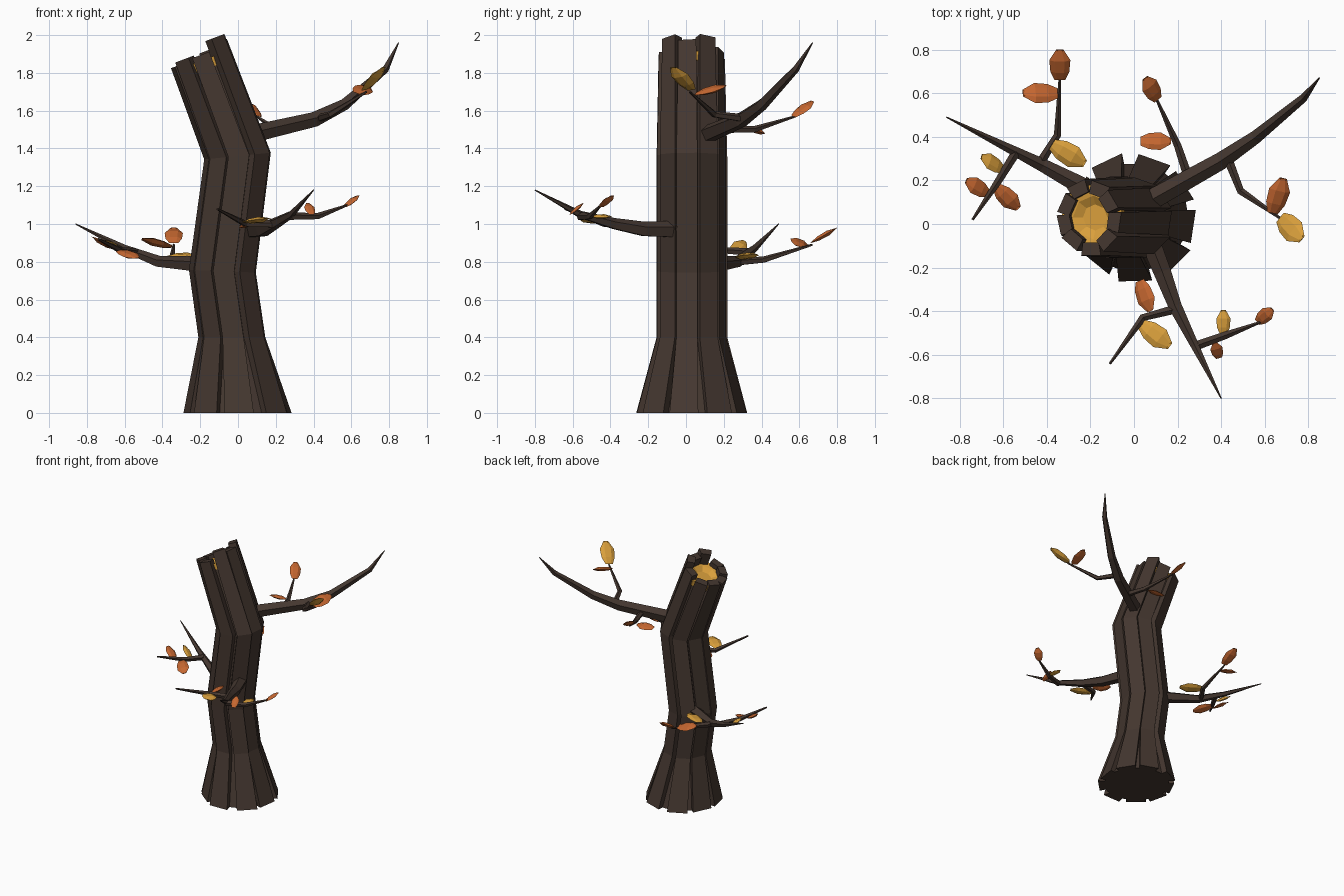
import bpy, bmesh, random
from math import sin, cos, radians, pi
from mathutils import Vector, Matrix

random.seed(4)
if "Cube" in bpy.data.objects:
    bpy.data.objects.remove(bpy.data.objects["Cube"])


def material(name, rgb):
    m = bpy.data.materials.new(name)
    m.use_nodes = True
    m.diffuse_color = (*rgb, 1)
    node = next(n for n in m.node_tree.nodes if n.type == 'BSDF_PRINCIPLED')
    node.inputs["Base Color"].default_value = (*rgb, 1)
    node.inputs["Roughness"].default_value = 0.9
    return m


BARK = material("dark bark", (.058, .038, .029))
GOLD = material("golden yellow", (.70, .35, .045))
ORANGE = material("burnt orange", (.56, .135, .03))


def finish(bm, name, mat):
    bmesh.ops.recalc_face_normals(bm, faces=bm.faces)
    mesh = bpy.data.meshes.new(name)
    bm.to_mesh(mesh)
    bm.free()
    mesh.materials.append(mat)
    obj = bpy.data.objects.new(name, mesh)
    bpy.context.collection.objects.link(obj)
    return obj


def loft(name, rings, mat):
    """Skin equal-sized rings of points and cap both ends."""
    bm = bmesh.new()
    loops = [[bm.verts.new(p) for p in ring] for ring in rings]
    n = len(loops[0])
    for a, b in zip(loops, loops[1:]):
        for i in range(n):
            j = (i + 1) % n
            bm.faces.new((a[i], a[j], b[j], b[i]))
    bm.faces.new(loops[0])
    bm.faces.new(loops[-1])
    return finish(bm, name, mat)


# Trunk spine: centre x, centre z, tilt, plank radius, plank half width
SPINE = [(0, 0, 0, .285, .077), (-.03, .4, 0, .178, .056),
         (-.08, .75, -.04, .178, .056), (0, 1.36, .1, .178, .056)]
LEAN = .36


def trunk_point(cx, cz, tilt, out, side, ang):
    """Point on a tilted trunk section, out along ang and side across it."""
    px = out * cos(ang) - side * sin(ang)
    py = out * sin(ang) + side * cos(ang)
    return Vector((cx + px * cos(tilt), .03 + py, cz + px * sin(tilt)))


def top_section(length):
    return (-sin(LEAN) * length, 1.36 + cos(LEAN) * length, LEAN)


def round_ring(section, radius, sides):
    return [trunk_point(*section, radius, 0, 2 * pi * i / sides) for i in range(sides)]


# Bark planks around the trunk, each ending at its own height
TOPS = [.60, .63, .58, .56, .56, .56, .58, .57, .63]
for k, top in enumerate(TOPS):
    ang = radians(-7 + 40 * k + random.uniform(-3, 3))
    jitter = random.uniform(-.012, .008)
    rings = []
    for cx, cz, tilt, r, w in SPINE + [(*top_section(top), .168, .048)]:
        r += jitter
        rings.append([trunk_point(cx, cz, tilt, o, s, ang) for o, s in
                      ((r, -w), (r, w), (r - .06, w * .8), (r - .06, -w * .8))])
    loft("bark_plank_%d" % (k + 1), rings, BARK)

# Solid core seen in the gaps between planks
core = [round_ring(s[:3], s[3] - .035, 18) for s in SPINE]
loft("trunk_core", core + [round_ring(top_section(.5), .14, 18)], BARK)

# Exposed wood with a sunken centre
loft("cut_wood", [round_ring(top_section(h), r, 8) for h, r in
                  ((.49, .15), (.54, .155), (.53, .1), (.505, .06))], GOLD)


def limb(name, points, radii, sides=5):
    """Tapered low-poly tube along a path."""
    pts = [Vector(p) for p in points]
    rings = []
    for i, p in enumerate(pts):
        d = (pts[min(i + 1, len(pts) - 1)] - pts[max(i - 1, 0)]).normalized()
        u = d.cross(Vector((0, 0, 1))).normalized()
        v = u.cross(d)
        rings.append([p + radii[i] * (cos(a) * u + sin(a) * v)
                      for a in (2 * pi * j / sides + pi / 2 for j in range(sides))])
    loft(name, rings, BARK)


# Main branches
BRANCH_RADII = (.05, .042, .032, .02, .003)
BRANCHES = {
    "upper_left_branch": [(.06, .1, 1.47), (.4, .29, 1.55), (.56, .4, 1.63),
                          (.78, .58, 1.82), (.85, .67, 1.96)],
    "lower_right_branch": [(-.12, .11, .78), (-.27, .19, .79), (-.42, .27, .8),
                           (-.6, .36, .87), (-.86, .49, 1)],
    "front_branch": [(.05, -.02, .97), (.13, -.22, .97), (.19, -.38, 1),
                     (.28, -.56, 1.05), (.4, -.8, 1.18)],
}
for name, path in BRANCHES.items():
    limb(name, path, BRANCH_RADII)

# Side twigs
TWIGS = {
    "upper_outer_twig": [(.43, .3, 1.56), (.49, .15, 1.58), (.68, .02, 1.7)],
    "upper_back_twig": [(.25, .21, 1.5), (.2, .36, 1.5), (.1, .58, 1.57)],
    "lower_back_twig": [(-.43, .28, .8), (-.35, .41, .81), (-.34, .67, .89)],
    "lower_front_twig": [(-.54, .33, .85), (-.62, .2, .86), (-.74, .02, .92)],
    "front_right_twig": [(.19, -.39, 1), (.04, -.43, 1), (-.11, -.64, 1.08)],
    "front_left_twig": [(.28, -.56, 1.04), (.42, -.51, 1.04), (.58, -.45, 1.1)],
}
for name, path in TWIGS.items():
    limb(name, path, (.022, .018, .006))


def leaf(name, centre, half, mat, roll):
    """Flattened faceted pod whose long axis follows half."""
    half = Vector(half)
    size = half.length
    x = half.normalized()
    y = Vector((0, 0, 1)).cross(x).normalized()
    y = Matrix.Rotation(radians(roll), 3, x) @ y
    z = x.cross(y)
    rings = []
    for along, wide in ((-1, .3), (-.45, .54), (.3, .6), (1, .2)):
        rings.append([Vector(centre) + x * along * size + y * a * wide * size
                      + z * b * (wide * .3 - along * along * .08) * size
                      for a, b in ((-1, 0), (-.45, 1), (.45, 1),
                                   (1, 0), (.45, -1), (-.45, -1))])
    loft(name, rings, mat)


# Leaves: centre, half-length vector, roll
ORANGE_LEAVES = [
    ((.66, .13, 1.71), (.025, .08, .02), 20),
    ((.08, .62, 1.61), (-.03, .05, .04), 15),
    ((.1, .38, 1.49), (.07, 0, 0), -15),
    ((-.34, .73, .94), (0, .07, .04), 0),
    ((-.43, .6, .9), (-.08, 0, .02), 20),
    ((-.72, .17, .9), (-.05, .03, .03), 15),
    ((-.58, .12, .84), (.05, -.05, -.02), 15),
    ((.05, -.33, 1), (.025, -.07, .01), 25),
    ((.6, -.42, 1.12), (.035, .03, .03), 0),
    ((.38, -.58, 1.08), (-.01, .035, .03), 0),
]
GOLD_LEAVES = [
    ((.72, -.02, 1.77), (.05, -.05, .06), 10),
    ((-.3, .32, .83), (.075, -.045, 0), 10),
    ((-.65, .28, .88), (-.05, .03, .03), 30),
    ((.1, -.51, 1.02), (.065, -.05, .01), 0),
    ((.41, -.45, 1.04), (0, .055, 0), 10),
]
for i, (c, h, roll) in enumerate(ORANGE_LEAVES):
    leaf("orange_leaf_%d" % (i + 1), c, h, ORANGE, roll)
for i, (c, h, roll) in enumerate(GOLD_LEAVES):
    leaf("golden_leaf_%d" % (i + 1), c, h, GOLD, roll)
